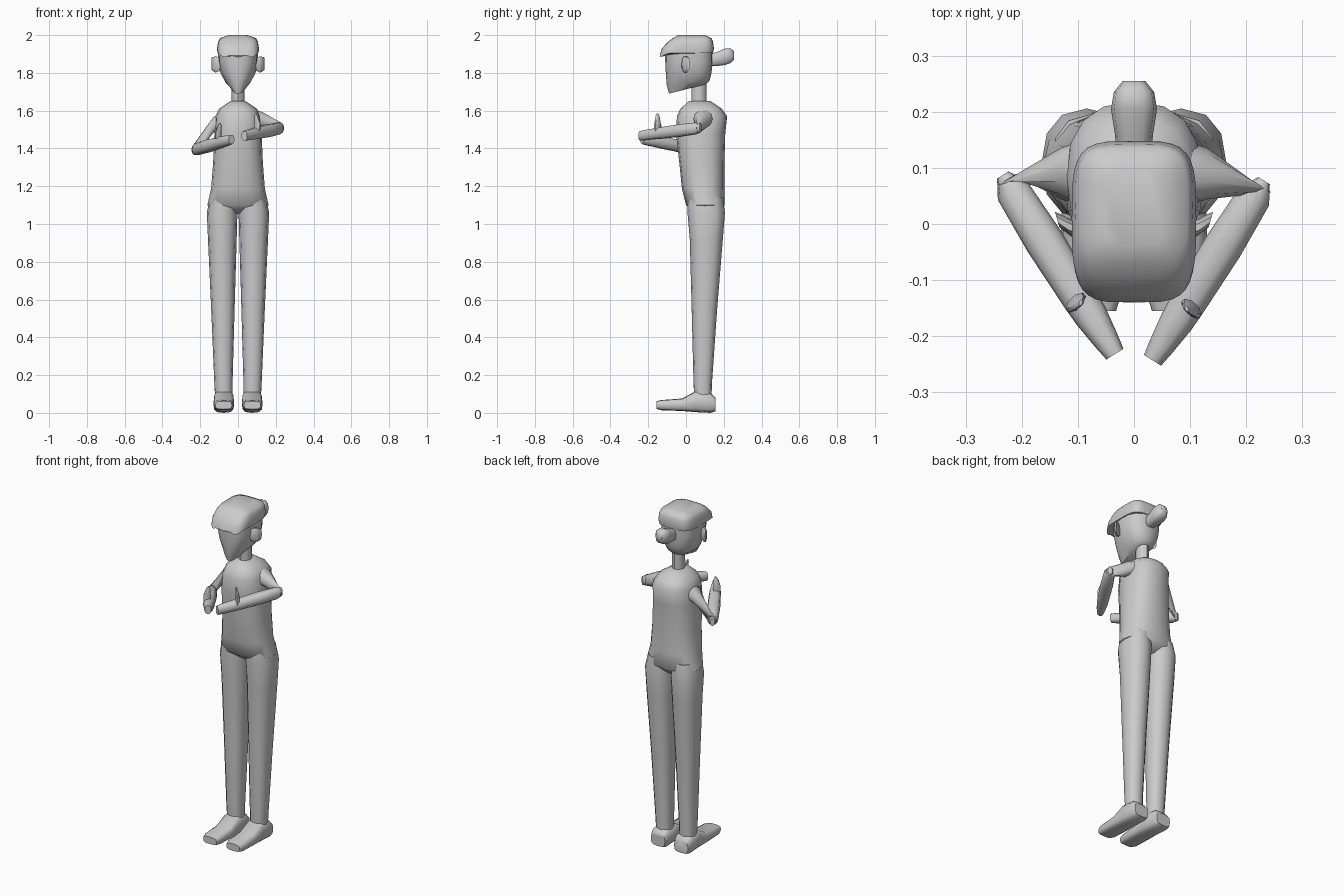
import bpy, bmesh
from math import cos, sin, pi, radians
from mathutils import Vector

if "Cube" in bpy.data.objects:
    bpy.data.objects.remove(bpy.data.objects["Cube"])

grey = bpy.data.materials.new("plain grey")
grey.use_nodes = True
grey.diffuse_color = (0.6, 0.6, 0.6, 1)
grey.node_tree.nodes["Principled BSDF"].inputs["Base Color"].default_value = (0.6, 0.6, 0.6, 1)


def power(v, e):
    return (1 if v >= 0 else -1) * abs(v) ** e


def loft(name, rings, sides=12, square=2.0, angle=50, mirror=False, tweak=None):
    """Skin a row of rounded rings, each given as (centre, half axis u, half axis v)."""
    bm = bmesh.new()
    rows = []
    for c, u, v in rings:
        c, u, v = Vector(c), Vector(u), Vector(v)
        row = []
        for i in range(sides):
            a = 2 * pi * i / sides
            p = c + u * power(cos(a), 2 / square) + v * power(sin(a), 2 / square)
            row.append(bm.verts.new(p))
        rows.append(row)
    for a, b in zip(rows, rows[1:]):
        for i in range(sides):
            j = (i + 1) % sides
            bm.faces.new((a[i], a[j], b[j], b[i]))
    bm.faces.new(rows[0])
    bm.faces.new(rows[-1])
    if tweak:
        tweak(rows)
    bmesh.ops.recalc_face_normals(bm, faces=bm.faces)
    mesh = bpy.data.meshes.new(name)
    bm.to_mesh(mesh)
    bm.free()
    ob = bpy.data.objects.new(name, mesh)
    bpy.context.collection.objects.link(ob)
    mesh.materials.append(grey)
    if mirror:
        ob.modifiers.new("mirror", "MIRROR")
    bpy.ops.object.select_all(action="DESELECT")
    bpy.context.view_layer.objects.active = ob
    ob.select_set(True)
    bpy.ops.object.shade_smooth_by_angle(angle=radians(angle))
    return ob


def level(x, front, back, half, z_front, z_back=None):
    """Ring lying flat, or tilted from a front height to a back height."""
    z_back = z_front if z_back is None else z_back
    return ((x, (front + back) / 2, (z_front + z_back) / 2), (half, 0, 0),
            (0, (back - front) / 2, (z_back - z_front) / 2))


def upright(x, y, half, low, high):
    """Ring standing across the y axis."""
    return ((x, y, (low + high) / 2), (half, 0, 0), (0, 0, (high - low) / 2))


# Torso and neck
loft("torso", [level(0, .06, .16, .10, 1.055), level(0, 0, .205, .162, 1.10),
               level(0, -.022, .203, .142, 1.19), level(0, -.035, .203, .132, 1.32),
               level(0, -.053, .208, .125, 1.48), level(0, -.048, .218, .120, 1.57),
               level(0, -.03, .19, .100, 1.61), level(0, .015, .13, .040, 1.65)],
     sides=16, square=2.4)
loft("neck", [level(0, .03, .108, .035, 1.61), level(0, .03, .108, .033, 1.78)], sides=8)

# Legs and feet
loft("legs", [level(.075, .045, .135, .045, .06), level(.077, .04, .137, .048, .15),
              level(.080, .03, .165, .062, .55), level(.083, .02, .195, .076, .92),
              level(.084, .008, .206, .081, 1.06), level(.078, .01, .195, .07, 1.14)],
     sides=12, square=2.3, mirror=True)
loft("feet", [upright(.076, .155, .046, .008, .08), upright(.076, .13, .054, 0, .105),
              upright(.075, .05, .054, .004, .115), upright(.075, -.02, .055, .01, .076),
              upright(.076, -.13, .052, .014, .068), upright(.076, -.155, .044, .02, .062)],
     sides=12, square=3.5, mirror=True)


# Head narrowing to the chin
def pinch_chin(rows):
    for row, amount in zip(rows, (.3, .2, .1, .05, 0)):
        for v in row:
            v.co.x *= 1 + amount * max(-1, min(1, v.co.y / .1)) * .8


loft("head", [level(0, -.09, .105, .034, 1.69, 1.74), level(0, -.102, .125, .064, 1.735, 1.76),
              level(0, -.107, .135, .092, 1.80), level(0, -.110, .142, .105, 1.86),
              level(0, -.110, .142, .105, 1.93)], sides=16, square=2.5, tweak=pinch_chin)


# Hair cap with a scalloped fringe
def scallop(rows):
    for v in rows[0]:
        if v.co.y < -.08:
            v.co.z -= .022 * abs(cos(v.co.x * 45))


loft("hair", [level(0, -.140, .143, .109, 1.905), level(0, -.128, .148, .111, 1.93),
              level(0, -.095, .143, .105, 1.965), level(0, -.07, .135, .095, 1.984),
              level(0, -.04, .10, .05, 2.0)], sides=32, square=4, tweak=scallop)

# Tied hair at the back, and ears
loft("hair_bun", [upright(0, .12, .030, 1.835, 1.90), upright(0, .16, .034, 1.835, 1.91),
                  upright(0, .205, .041, 1.84, 1.93), upright(0, .235, .036, 1.85, 1.932),
                  upright(0, .255, .02, 1.87, 1.915)], sides=10, square=3)
loft("ears", [((.095, -.012, 1.845), (0, .012, 0), (0, 0, .035)),
              ((.118, -.004, 1.845), (.006, .018, 0), (0, 0, .044)),
              ((.137, .008, 1.848), (.004, .014, 0), (0, 0, .036))],
     sides=10, square=2.6, mirror=True)


# Bent arms, the left one held higher
def arm(side, s, shoulder_z, elbow, tip):
    elbow, tip = Vector(elbow), Vector(tip)
    across = (tip - elbow).cross(Vector((0, 0, 1))).normalized()
    up = Vector((0, 0, 1))
    loft(side + "_upper_arm",
         [((s * .085, .09, shoulder_z), (0, .06, 0), (0, 0, .046)),
          ((s * .13, .09, shoulder_z - .015), (0, .046, 0), (0, 0, .044)),
          (elbow, across * .022, up * .028)], sides=10)
    shape = ((-.03, .012, .024), (.06, .031, .032), (.35, .035, .034), (.68, .032, .031),
             (.78, .030, .029), (.92, .023, .028), (1, .018, .025))
    loft(side + "_forearm_and_hand",
         [(elbow.lerp(tip, t), across * w, up * h) for t, w, h in shape], sides=10, square=2.5)
    base = elbow.lerp(tip, .69) - across * s * .008
    loft(side + "_thumb",
         [(base, across * .022, (0, .014, 0)),
          (base + Vector((s * .004, 0, .05)), across * .020, (0, .014, 0)),
          (base + Vector((s * -.004, 0, .092)), across * .011, (0, .009, 0)),
          (base + Vector((s * -.006, 0, .105)), across * .004, (0, .005, 0))], sides=8)


arm("left", 1, 1.565, (.226, .068, 1.508), (.033, -.243, 1.467))
arm("right", -1, 1.54, (-.228, .078, 1.393), (-.034, -.232, 1.448))
